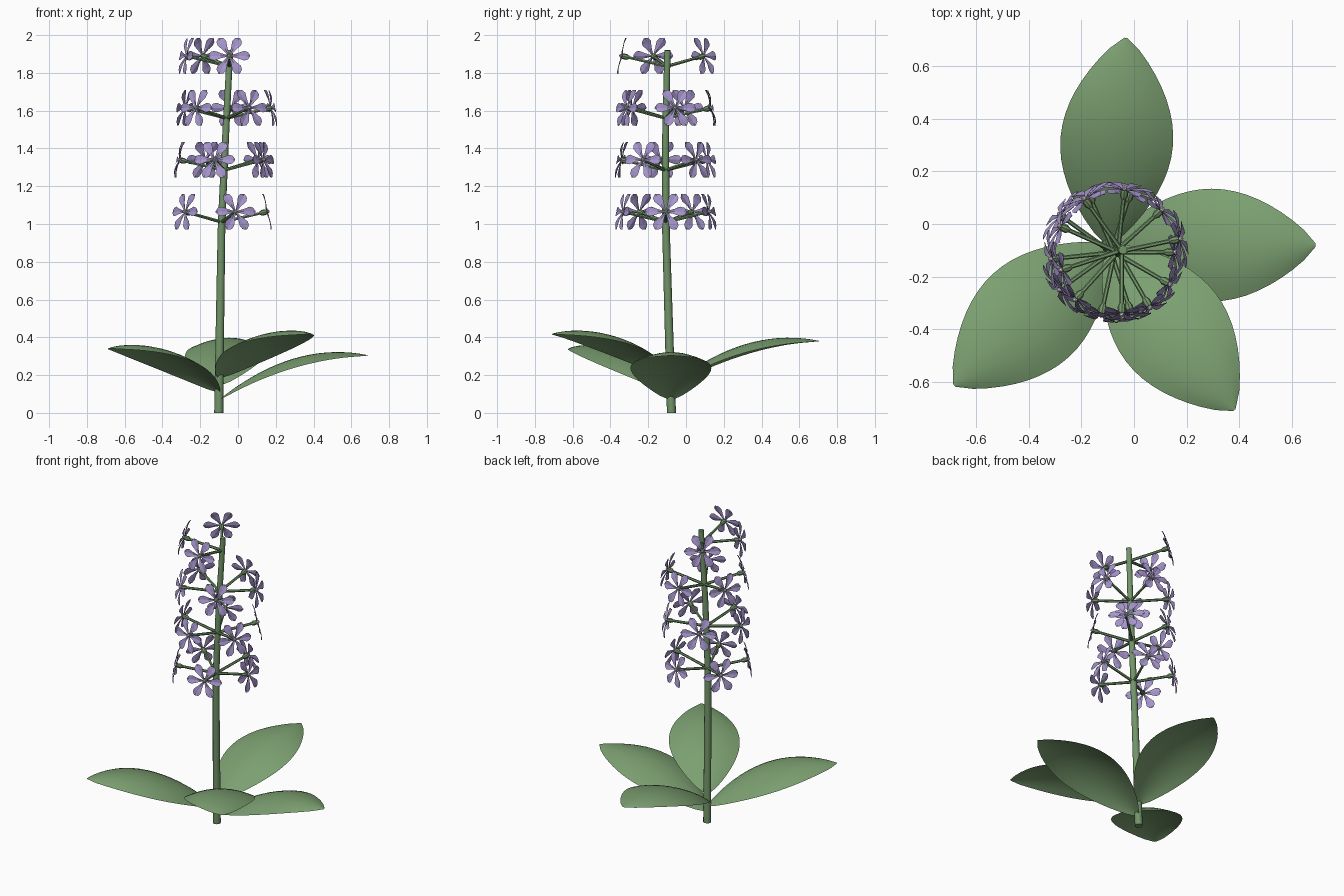
import bpy, bmesh, math
from mathutils import Vector, Matrix

if "Cube" in bpy.data.objects:
    bpy.data.objects.remove(bpy.data.objects["Cube"])


def material(name, rgb):
    m = bpy.data.materials.new(name)
    m.diffuse_color = (*rgb, 1)
    m.use_nodes = True
    m.node_tree.nodes["Principled BSDF"].inputs["Base Color"].default_value = m.diffuse_color
    return m


LEAF = material("leaf_green", (0.20, 0.35, 0.165))
STEM = material("stem_green", (0.17, 0.30, 0.14))
PETAL = material("petal_lavender", (0.38, 0.30, 0.60))
CENTRE = material("flower_centre", (0.72, 0.66, 0.76))


def make_object(name, bm, mat, smooth=True):
    mesh = bpy.data.meshes.new(name)
    bm.to_mesh(mesh)
    bm.free()
    mesh.materials.append(mat)
    for p in mesh.polygons:
        p.use_smooth = smooth
    ob = bpy.data.objects.new(name, mesh)
    bpy.context.collection.objects.link(ob)
    if smooth:
        bpy.ops.object.select_all(action='DESELECT')
        ob.select_set(True)
        bpy.context.view_layer.objects.active = ob
        bpy.ops.object.shade_smooth_by_angle(angle=math.radians(40))
    return ob


def tube(bm, points, radii, sides):
    """Capped tube through the points with one radius per point."""
    rings = []
    for i, p in enumerate(points):
        d = points[min(i + 1, len(points) - 1)] - points[max(i - 1, 0)]
        # fixed reference axis keeps the rings from twisting
        side = d.cross(Vector((0, 1, 0)) if abs(d.z) > d.length * 0.7 else Vector((0, 0, 1))).normalized()
        up = d.cross(side).normalized()
        ring = []
        for k in range(sides):
            a = 2 * math.pi * k / sides
            ring.append(bm.verts.new(p + (side * math.cos(a) + up * math.sin(a)) * radii[i]))
        rings.append(ring)
    for r0, r1 in zip(rings, rings[1:]):
        for k in range(sides):
            n = (k + 1) % sides
            bm.faces.new((r0[k], r0[n], r1[n], r1[k]))
    bm.faces.new(rings[0][::-1])
    bm.faces.new(rings[-1])
    bmesh.ops.recalc_face_normals(bm, faces=bm.faces)


# Stem: gently bent and tapering
STEM_PTS = [Vector(p) for p in ((-0.102, -0.077, 0), (-0.095, -0.092, 0.5), (-0.087, -0.107, 1.0),
                                (-0.064, -0.108, 1.5), (-0.042, -0.098, 1.92))]


def stem_at(z):
    for a, b in zip(STEM_PTS, STEM_PTS[1:]):
        if z <= b.z:
            return a.lerp(b, (z - a.z) / (b.z - a.z))
    return STEM_PTS[-1]


bm = bmesh.new()
heights = [1.92 * i / 16 for i in range(17)]
tube(bm, [stem_at(z) for z in heights], [0.024 - 0.0075 * z / 1.92 for z in heights], 12)
make_object("stem", bm, STEM)


# Leaves: arched pointed blades, each turned by the golden angle
def leaf(name, angle, z0, rows=18, cols=10):
    bm = bmesh.new()
    grid = []
    for i in range(rows + 1):
        t = i / rows
        w = 0.006 + 0.208 * math.sin(math.pi * t) ** 0.8 if 0 < t < 1 else 0.006
        z = 0.235 * t + 0.4 * t * (1 - t)
        row = []
        for j in range(cols + 1):
            s = 2 * j / cols - 1
            row.append(bm.verts.new((0.79 * t, s * w, z - 0.05 * s * s * w / 0.214)))
        grid.append(row)
    for r0, r1 in zip(grid, grid[1:]):
        for j in range(cols):
            bm.faces.new((r0[j], r1[j], r1[j + 1], r0[j + 1]))
    bm.transform(Matrix.Translation((-0.1, -0.08, z0)) @ Matrix.Rotation(angle, 4, 'Z'))
    make_object(name, bm, LEAF)


for i in range(4):
    leaf(f"leaf_{i + 1}", math.radians(-137.5 * i), 0.07 + 0.038 * i)


# Petal outline: distance from the centre, half width, forward lift
PETAL_PROFILE = [(0.012, 0.005, 0), (0.045, 0.014, 0.005), (0.078, 0.026, 0.006),
                 (0.098, 0.021, 0.003), (0.111, 0.003, 0)]


def add_petals(bm, frame):
    for k in range(6):
        m = frame @ Matrix.Rotation(math.radians(60 * k), 4, 'Z')
        rows = []
        for r, w, h in PETAL_PROFILE:
            rows.append([bm.verts.new(m @ Vector((r, s * w, h - 0.004 * (s == 0))))
                         for s in (-1, 0, 1)])
        for a, b in zip(rows, rows[1:]):
            for j in range(2):
                bm.faces.new((a[j], b[j], b[j + 1], a[j + 1]))


# Flower whorls: stalk, cup, six petals and a pale centre for each flower
stalks, cups, petals, centres = (bmesh.new() for _ in range(4))
for w, count in enumerate((5, 5, 5, 3)):
    base = stem_at(1.01 + 0.275 * w)
    for j in range(count):
        a = math.radians(72 * j + 42 * w)
        end = base + Vector((0.24 * math.cos(a), 0.24 * math.sin(a), 0.055))
        d = (end - base).normalized()
        tube(stalks, [base, end - d * 0.03], [0.009, 0.008], 6)
        tube(cups, [end - d * 0.04, end - d * 0.025, end - d * 0.002], [0.009, 0.016, 0.014], 8)
        # local z points outward along the stalk, local x lies level
        x = Vector((0, 0, 1)).cross(d).normalized()
        y = d.cross(x)
        frame = Matrix.Translation(end) @ Matrix((x, y, d)).transposed().to_4x4()
        add_petals(petals, frame)
        bmesh.ops.create_icosphere(centres, subdivisions=1, radius=0.011,
                                   matrix=frame @ Matrix.Translation((0, 0, 0.004)))

make_object("flower_stalks", stalks, STEM)
make_object("flower_cups", cups, STEM)
make_object("petals", petals, PETAL, smooth=False)
make_object("flower_centres", centres, CENTRE)
